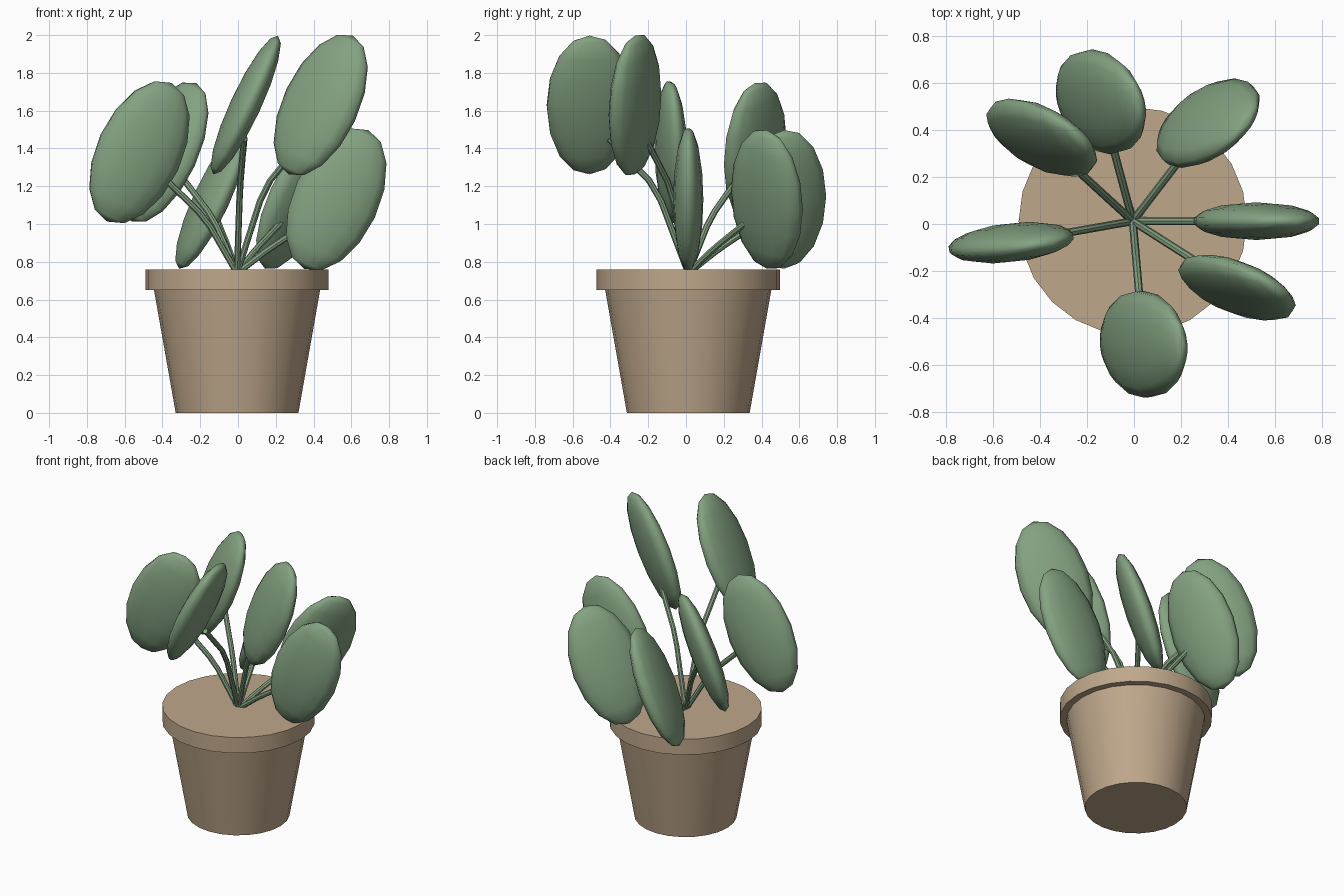
import bpy, math
from mathutils import Matrix, Vector

if "Cube" in bpy.data.objects:
    bpy.data.objects.remove(bpy.data.objects["Cube"])

CX, CY = -0.005, 0.012


def material(name, rgb):
    m = bpy.data.materials.new(name)
    m.diffuse_color = (*rgb, 1)
    m.use_nodes = True
    m.node_tree.nodes["Principled BSDF"].inputs["Base Color"].default_value = m.diffuse_color
    return m


clay = material("clay", (0.52, 0.39, 0.26))
green = material("leaf_green", (0.23, 0.36, 0.22))


def finish(name, mat, angle=40):
    o = bpy.context.object
    o.name = name
    o.data.materials.append(mat)
    bpy.ops.object.shade_smooth_by_angle(angle=math.radians(angle))
    return o


def frustum(name, r1, r2, z1, z2):
    bpy.ops.mesh.primitive_cone_add(vertices=24, radius1=r1, radius2=r2, depth=z2 - z1,
                                    location=(CX, CY, (z1 + z2) / 2))
    finish(name, clay)


# Pot body and rim
frustum("pot_body", 0.325, 0.445, 0, 0.68)
frustum("pot_rim", 0.485, 0.485, 0.65, 0.76)


def stem(name, points, radius=0.017, sides=8):
    verts, faces = [], []
    for i, p in enumerate(points):
        d = (points[min(i + 1, len(points) - 1)] - points[max(i - 1, 0)]).normalized()
        u = d.cross(Vector((0, 0, 1))).normalized()
        v = d.cross(u)
        for k in range(sides):
            t = 2 * math.pi * k / sides
            verts.append(p + radius * (u * math.cos(t) + v * math.sin(t)))
    for i in range(len(points) - 1):
        for k in range(sides):
            a, b = i * sides + k, i * sides + (k + 1) % sides
            faces.append((a, b, b + sides, a + sides))
    faces.append(tuple(range(sides))[::-1])
    faces.append(tuple(range(len(verts) - sides, len(verts))))
    me = bpy.data.meshes.new(name)
    me.from_pydata(verts, [], faces)
    o = bpy.data.objects.new(name, me)
    bpy.context.collection.objects.link(o)
    bpy.ops.object.select_all(action='DESELECT')
    o.select_set(True)
    bpy.context.view_layer.objects.active = o
    finish(name, green)


# Leaves spiral by the golden angle, cycling through three heights
for i in range(7):
    a = math.radians(137.5 * i)
    level = i % 3
    z = 1.13 + 0.25 * level
    out = Vector((math.cos(a), math.sin(a), 0))
    base = Vector((CX, CY, 0))

    # Leaf blade: flattened ellipsoid, edge-on to the pot centre, leaning to +x
    bpy.ops.mesh.primitive_uv_sphere_add(segments=14, ring_count=8, radius=1)
    leaf = finish(f"leaf_{i + 1}", green, 80)
    leaf.data.transform(Matrix.Rotation(math.radians(25), 4, 'Y') @ Matrix.Rotation(a, 4, 'Z')
                        @ Matrix.Diagonal((0.232, 0.08, 0.405, 1)))
    leaf.location = base + out * 0.525 + Vector((0, 0, z))

    # Bent stem
    path = [(0, 0.74), (0.17, (0.87, 1.03, 1.19)[level]), (0.42, (1.03, 1.27, 1.45)[level])]
    p0, p1, p2 = [base + out * r + Vector((0, 0, h)) for r, h in path]
    mid1 = p0.lerp(p1, 0.85)
    mid2 = p1.lerp(p2, 0.15)
    stem(f"stem_{i + 1}", [p0, mid1, mid2, p2])
